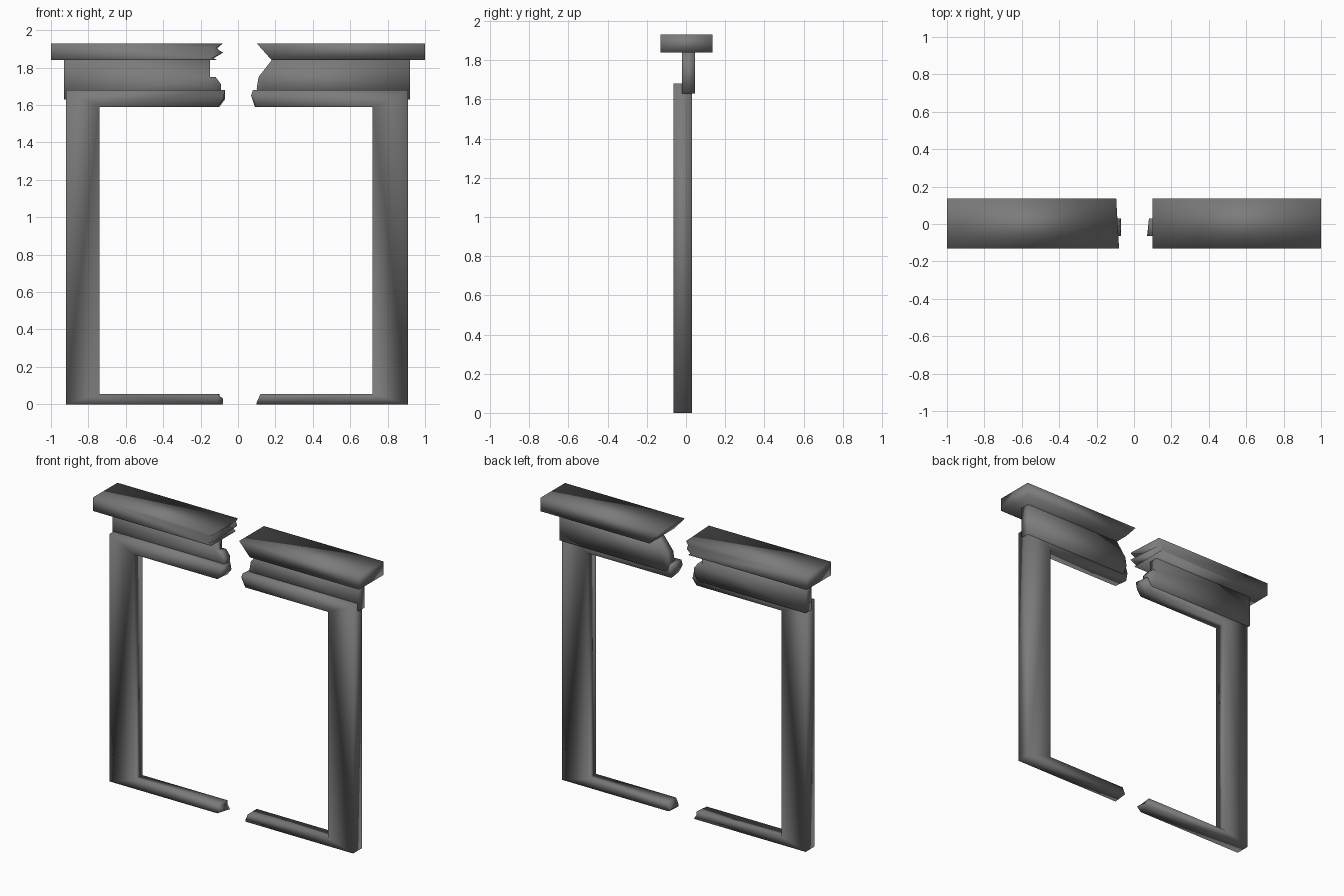
import bpy
import bmesh

cube = bpy.data.objects.get("Cube")
if cube:
    bpy.data.objects.remove(cube, do_unlink=True)

# One dull grey for the whole ruin
stone = bpy.data.materials.new("dark grey stone")
stone.use_nodes = True
grey = (0.2, 0.2, 0.2, 1)
stone.diffuse_color = grey
bsdf = stone.node_tree.nodes["Principled BSDF"]
bsdf.inputs["Base Color"].default_value = grey
bsdf.inputs["Roughness"].default_value = 0.8


def slab(name, outline, y_front, y_back):
    """Loft an (x, z) outline in depth; (x_front, x_back, z) points slant the break."""
    bm = bmesh.new()
    front = [bm.verts.new((p[0], y_front, p[-1])) for p in outline]
    back = [bm.verts.new((p[-2], y_back, p[-1])) for p in outline]
    bm.faces.new(front)
    bm.faces.new(back[::-1])
    n = len(outline)
    for i in range(n):
        j = (i + 1) % n
        bm.faces.new((front[i], back[i], back[j], front[j]))
    bmesh.ops.recalc_face_normals(bm, faces=bm.faces)
    # Keep the long bent outline cleanly divided
    bmesh.ops.triangulate(bm, faces=[f for f in bm.faces if len(f.verts) > 4])
    mesh = bpy.data.meshes.new(name)
    bm.to_mesh(mesh)
    bm.free()
    mesh.materials.append(stone)
    mesh.shade_smooth()
    obj = bpy.data.objects.new(name, mesh)
    bpy.context.collection.objects.link(obj)


def frame_half(name, outer, inner, top_break, bottom_break):
    """Post with its broken lintel and sill, drawn as one bent outline."""
    outline = [(outer, 0), (outer, 1.68)] + top_break
    outline += [(inner, 1.59), (inner, 0.055)] + bottom_break
    slab(name, outline, -0.065, 0.03)


# Door frame halves, breaks listed from top to bottom
frame_half("right_frame", -0.92, -0.74,
           [(-0.07, -0.08, 1.68), (-0.08, -0.07, 1.63), (-0.11, -0.10, 1.59)],
           [(-0.11, -0.10, 0.055), (-0.08, -0.10, 0.03), (-0.11, -0.08, 0)])
frame_half("left_frame", 0.91, 0.72,
           [(0.08, 0.09, 1.68), (0.07, 0.08, 1.65), (0.10, 0.09, 1.59)],
           [(0.12, 0.12, 0.055), (0.10, 0.10, 0.01), (0.10, 0.11, 0)])

# Fascia boards behind the lintel
slab("right_fascia",
     [(-0.93, 1.63), (-0.93, 1.84), (-0.15, 1.84), (-0.15, 1.75), (-0.12, 1.75),
      (-0.09, 1.71), (-0.09, 1.68), (-0.12, 1.63)], -0.02, 0.045)
slab("left_fascia",
     [(0.92, 1.63), (0.92, 1.84), (0.18, 1.84), (0.11, 1.75), (0.10, 1.69),
      (0.12, 1.63)], -0.02, 0.045)

# Overhanging cornice halves
slab("right_cornice",
     [(-1, 1.84), (-1, 1.93), (-0.08, -0.095, 1.93), (-0.12, -0.11, 1.905),
      (-0.08, -0.10, 1.88), (-0.14, -0.13, 1.85), (-0.11, -0.11, 1.84)], -0.13, 0.135)
slab("left_cornice",
     [(1, 1.84), (1, 1.93), (0.10, 1.93), (0.18, 1.84)], -0.13, 0.135)
